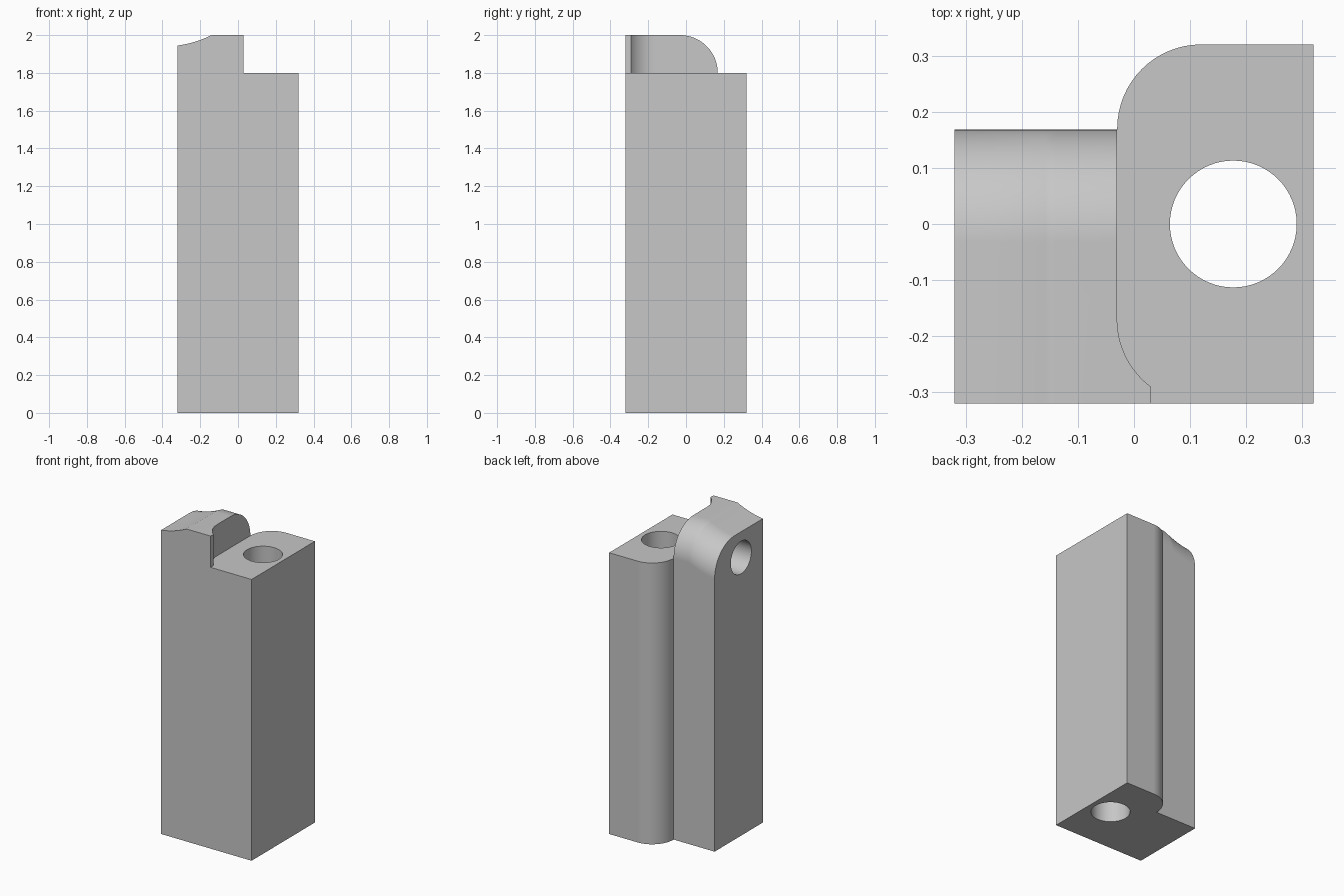
import bpy, bmesh
from math import sin, cos, pi
from mathutils import Matrix

if "Cube" in bpy.data.objects:
    bpy.data.objects.remove(bpy.data.objects["Cube"], do_unlink=True)

grey = bpy.data.materials.new("plain grey")
grey.use_nodes = True
grey.diffuse_color = (0.57, 0.57, 0.57, 1)
grey.node_tree.nodes["Principled BSDF"].inputs["Base Color"].default_value = (0.57, 0.57, 0.57, 1)

HALF = 0.32      # half width of the block
SHELF = 1.8      # height of the lower shelf
BACK = 0.168     # back of the tall side


def finish(name, bm):
    bmesh.ops.recalc_face_normals(bm, faces=bm.faces)
    mesh = bpy.data.meshes.new(name)
    bm.to_mesh(mesh)
    bm.free()
    mesh.materials.append(grey)
    ob = bpy.data.objects.new(name, mesh)
    bpy.context.collection.objects.link(ob)
    return ob


def loft(name, rings):
    bm = bmesh.new()
    loops = [[bm.verts.new(p) for p in ring] for ring in rings]
    n = len(loops[0])
    for a, b in zip(loops, loops[1:]):
        for i in range(n):
            j = (i + 1) % n
            bm.faces.new((a[i], a[j], b[j], b[i]))
    bm.faces.new(loops[0])
    bm.faces.new(loops[-1])
    return finish(name, bm)


def cylinder(name, radius, depth, matrix):
    bm = bmesh.new()
    bmesh.ops.create_cone(bm, cap_ends=True, segments=64, radius1=radius,
                          radius2=radius, depth=depth, matrix=matrix)
    return finish(name, bm)


def arc(cx, cy, r, start, end, steps=16):
    angles = [start + (end - start) * i / steps for i in range(steps + 1)]
    return [(cx + r * cos(a), cy + r * sin(a)) for a in angles]


def combine(target, tool, operation):
    mod = target.modifiers.new(operation, 'BOOLEAN')
    mod.object, mod.operation, mod.solver = tool, operation, 'EXACT'
    bpy.context.view_layer.objects.active = target
    bpy.ops.object.modifier_apply(modifier=mod.name)
    bpy.data.objects.remove(tool, do_unlink=True)


# Plan of the low side: round back corner, relieved front corner
def low_side(name, front, z0, z1):
    plan = arc(0.12, 0.17, 0.15, pi / 2, pi)
    plan += arc(0.12, -0.17, 0.15, pi, pi + 0.927)
    plan += [(0.03, front), (HALF, front), (HALF, HALF)]
    return loft(name, [[(x, y, z) for x, y in plan] for z in (z0, z1)])


# Tall side: rounded back edge that follows the dipped top
def tall_section(x, top):
    pts = [(-HALF, 0), (BACK, 0)] + arc(BACK - 0.2, top - 0.2, 0.2, 0, pi / 2, 20)
    return [(x, y, z) for y, z in pts + [(-HALF, top)]]


rings = []
for i in range(11):
    u = i / 10
    rings.append(tall_section(-HALF + 0.18 * u, 1.945 + 0.055 * (0.4 * u + 0.6 * u * u)))
rings.append(tall_section(0.1, 2.0))
body = loft("hinge_block", rings)

# Clear the space above the shelf, then join the low side
combine(body, low_side("clearance", -0.4, SHELF, 2.2), 'DIFFERENCE')
combine(body, low_side("low_side", -HALF, 0, SHELF), 'UNION')

# Vertical through bore and blind side bore
combine(body, cylinder("through_bore", 0.113, 3, Matrix.Translation((0.177, 0, 1))), 'DIFFERENCE')
side = Matrix.Translation((-HALF, -0.1, 1.78)) @ Matrix.Rotation(pi / 2, 4, 'Y')
combine(body, cylinder("side_bore", 0.104, 0.4, side), 'DIFFERENCE')

# Smooth the curved faces, keep crisp edges
bpy.ops.object.select_all(action='DESELECT')
body.select_set(True)
bpy.context.view_layer.objects.active = body
bpy.ops.object.shade_smooth_by_angle(angle=0.52)
weighted = body.modifiers.new("even_shading", 'WEIGHTED_NORMAL')
weighted.keep_sharp = True
